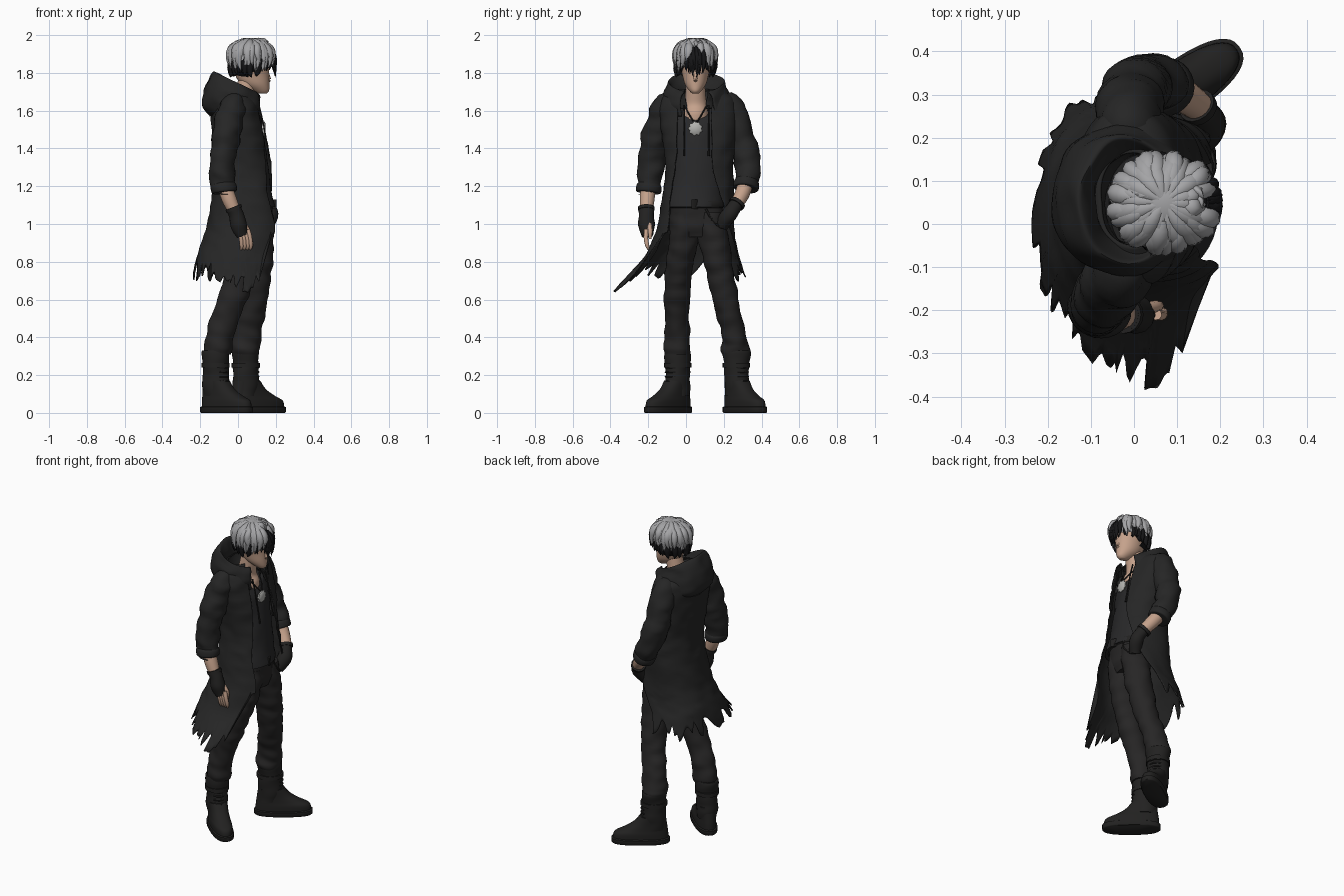
import bpy, bmesh, math, random
from math import sin, cos, radians, pi
from mathutils import Vector, noise

random.seed(4)
cube = bpy.data.objects.get("Cube")
if cube:
    bpy.data.objects.remove(cube)


def material(name, r, g, b):
    m = bpy.data.materials.new(name)
    m.use_nodes = True
    m.diffuse_color = (r, g, b, 1)
    m.node_tree.nodes["Principled BSDF"].inputs["Base Color"].default_value = (r, g, b, 1)
    return m


COAT = material("charcoal coat", .019, .019, .019)
SHIRT = material("dark grey shirt", .021, .021, .022)
CLOTH = material("dark trousers", .02, .019, .019)
LEATHER = material("black leather", .016, .0155, .015)
SKIN = material("skin", .56, .36, .26)
SILVER_HAIR = material("silver hair", .37, .37, .38)
DARK_HAIR = material("black hair", .008, .008, .009)
METAL = material("pale metal", .45, .45, .43)


def smooth_rows(rows, k):
    """Catmull-Rom interpolation of equal-length tuples."""
    out = []
    for i in range(len(rows) - 1):
        quad = [rows[max(i - 1, 0)], rows[i], rows[i + 1], rows[min(i + 2, len(rows) - 1)]]
        for j in range(k):
            t = j / k
            out.append([b + .5 * t * (c - a + t * (2*a - 5*b + 4*c - d + t * (3*(b - c) + d - a)))
                        for a, b, c, d in zip(*quad)])
    return out + [list(rows[-1])]


def skin_rows(name, rows, mat, closed=True, thick=0, bm=None):
    """Bridge rows of points into one surface; closed rows get end caps."""
    own = bm is None
    bm = bm or bmesh.new()
    vs = [[bm.verts.new(p) for p in row] for row in rows]
    n = len(rows[0])
    for a, b in zip(vs, vs[1:]):
        for i in range(n if closed else n - 1):
            j = (i + 1) % n
            bm.faces.new((a[i], a[j], b[j], b[i]))
    if closed:
        bm.faces.new(vs[0][::-1])
        bm.faces.new(vs[-1])
    return finish(name, bm, mat, thick) if own else None


def finish(name, bm, mat, thick=0):
    bmesh.ops.recalc_face_normals(bm, faces=bm.faces)
    me = bpy.data.meshes.new(name)
    bm.to_mesh(me)
    bm.free()
    ob = bpy.data.objects.new(name, me)
    bpy.context.collection.objects.link(ob)
    me.materials.append(mat)
    if thick:
        ob.modifiers.new("thickness", "SOLIDIFY").thickness = thick
    bpy.ops.object.select_all(action="DESELECT")
    ob.select_set(True)
    bpy.context.view_layer.objects.active = ob
    bpy.ops.object.shade_smooth_by_angle(angle=radians(50))
    return ob


def fold(p, amount):
    return amount * noise.noise(Vector((p.x * 11 + p.z * 7, p.y * 11 - p.z * 5, p.z * 17)))


def trim(rows, start, hem):
    """Shorten each column below row start so that it ends at its hem height."""
    low, n = rows[start:], len(rows[0])
    last = len(low) - 1
    for i in range(n):
        col = [r[i] for r in low]
        f = (col[0].z - hem(i / (n - 1))) / (col[0].z - col[-1].z)
        for j in range(last + 1):
            h = min(j * f, last - .001)
            low[j][i] = col[int(h)].lerp(col[int(h) + 1], h % 1)


def loft(name, rings, mat, n=28, k=4, wrinkle=0, rot=0, hem=None, power=1, thick=0):
    """Rings are (z, cx, cy, rx, ry, tilt, left gap, right gap); gaps leave the front open."""
    rings = [tuple(r) + (0,) * (8 - len(r)) for r in rings]
    is_open = rings[-1][6] > 0
    rows = []
    for z, cx, cy, rx, ry, tilt, gl, gr in smooth_rows(rings, k):
        row = []
        for i in range(n):
            u = i / (n - 1) if is_open else i / n
            a = radians(gl + u * (360 - gl - gr))
            c, s = cos(a), sin(a)
            x = math.copysign(abs(c) ** power, c) * rx
            y = math.copysign(abs(s) ** power, s) * ry
            p = Vector((cx + x * cos(rot) - y * sin(rot), cy + x * sin(rot) + y * cos(rot), z + tilt * c))
            f = 1 + fold(p, wrinkle) / max(.03, Vector((x, y)).length)
            p.x, p.y = cx + (p.x - cx) * f, cy + (p.y - cy) * f
            row.append(p)
        rows.append(row)
    if hem:
        trim(rows, (len(rings) - 3) * k, hem)
    return skin_rows(name, rows, mat, not is_open, thick)


def tube(name, pts, mat, n=16, k=4, wrinkle=0, bm=None):
    """Round limb through (x, y, z, radius) points."""
    pts = smooth_rows(pts, k)
    rows = []
    for i, q in enumerate(pts):
        a, b = pts[max(i - 1, 0)], pts[min(i + 1, len(pts) - 1)]
        d = (Vector(b[:3]) - Vector(a[:3])).to_track_quat("Z", "Y")
        row = []
        for j in range(n):
            e = d @ Vector((cos(2 * pi * j / n), sin(2 * pi * j / n), 0))
            p = Vector(q[:3]) + e * q[3]
            row.append(p + e * fold(p, wrinkle))
        rows.append(row)
    return skin_rows(name, rows, mat, bm=bm)


# Head, neck and upper chest
loft("head", [(1.69, .13, .05, .02, .016), (1.705, .12, .05, .044, .032), (1.74, .092, .05, .074, .056),
              (1.79, .075, .05, .09, .07), (1.86, .07, .05, .093, .084), (1.93, .065, .05, .07, .065)], SKIN)
tube("nose", [(.155, .05, 1.81, .006), (.16, .05, 1.78, .01), (.164, .05, 1.763, .011), (.155, .05, 1.755, .005)], SKIN, 8)
loft("neck", [(1.53, .04, .05, .06, .07), (1.59, .035, .05, .068, .066), (1.63, .025, .05, .058, .062),
              (1.68, .035, .05, .052, .054), (1.76, .05, .05, .05, .05)], SKIN)

# Hair: a cap with layered locks
CROWN, SIZE = Vector((.07, .05, 1.87)), Vector((.127, .116, .12))


def lock(bm, turn, start, end, scale, width):
    pts = []
    bend = random.uniform(-10, 10)
    for i in range(6):
        t = i / 5
        th = start + (end - start) * t
        out = sin(radians(min(th, 88))) * (scale + .06 * t)
        a = radians(turn + bend * sin(t * 3))
        pts.append((CROWN.x + SIZE.x * out * cos(a), CROWN.y + SIZE.y * out * sin(a),
                    CROWN.z + SIZE.z * scale * cos(radians(th)), width * (1.02 - t ** 2) * min(1, .4 + 2 * t)))
    tube("lock", pts, None, 8, 3, bm=bm)


top, under = bmesh.new(), bmesh.new()
for layer in range(3):
    for i in range(18):
        turn = i * 20 + layer * 7 + random.uniform(-4, 4)
        front = abs((turn + 180) % 360 - 180)
        end = 62 if front < 19 else random.uniform(108, 132)
        lock(top, turn, 6 + 16 * layer, end - 7 * layer, .85 + .03 * layer, random.uniform(.024, .032))
        if front > 75:
            lock(under, turn, 80, random.uniform(140, 165), .74 + .04 * layer, .024)
        elif front > 28:
            lock(under, turn, 80, random.uniform(122, 138), .84, .017)
for turn in range(-25, 26, 5):
    lock(under, turn, 55, 148 - abs(turn), .95, .015)
finish("hair_top", top, SILVER_HAIR)
finish("hair_underlayer", under, DARK_HAIR)
cap = bmesh.new()
bmesh.ops.create_uvsphere(cap, u_segments=32, v_segments=20, radius=1)
for v in cap.verts:
    v.co = Vector([c * s * .95 for c, s in zip(v.co, SIZE)]) + CROWN
bmesh.ops.delete(cap, geom=[f for f in cap.faces if f.calc_center_median().z < 1.84
                            and f.calc_center_median().x > .06], context="FACES")
for f in cap.faces:
    c = f.calc_center_median()
    f.material_index = int(c.z < 1.83 or (c.x > .14 and abs(c.y - .05) < .03))
finish("hair_cap", cap, SILVER_HAIR).data.materials.append(DARK_HAIR)

# Shirt with a scooped neck
loft("shirt", [(1.09, .083, .04, .11, .155), (1.14, .075, .045, .109, .152), (1.3, .055, .06, .105, .14),
               (1.45, .03, .06, .108, .15), (1.53, .02, .06, .1, .155, -.01), (1.595, .02, .06, .082, .125, -.035)],
     SHIRT, wrinkle=.008, n=40)

# Long open coat with a torn hem
jags = [random.uniform(-.05, .05) for _ in range(61)]


def torn_hem(u):
    i = u * 59
    jag = jags[int(i)] * (1 - i % 1) + jags[int(i) + 1] * (i % 1)
    if u > .96:
        return .93 + jag
    return (.68 if u > .8 else .73) + jag * .9 - .05 * (.86 < u < .93)


loft("coat", [(1.715, -.01, .06, .07, .11, 0, 28, 30), (1.67, -.015, .065, .11, .19, 0, 22, 30),
              (1.6, -.01, .065, .13, .21, 0, 16, 28), (1.45, .01, .07, .148, .195, 0, 17, 34),
              (1.3, .03, .07, .155, .18, 0, 20, 43), (1.15, .035, .065, .172, .19, 0, 36, 48),
              (.97, .04, .05, .21, .205, 0, 66, 44), (.82, 0, .03, .22, .255, 0, 82, 48),
              (.6, -.02, -.035, .232, .4, 0, 88, 54)],
     COAT, n=150, k=6, wrinkle=.009, hem=torn_hem, power=.85, thick=.007)
loft("hood", [(1.57, -.005, .07, .14, .165, 0, 34, 34), (1.62, -.025, .06, .162, .18, 0, 30, 30),
              (1.69, -.025, .055, .155, .172, -.02, 28, 28), (1.745, -.015, .055, .128, .152, -.055, 26, 26),
              (1.745, -.01, .055, .108, .135, -.05, 26, 26), (1.68, 0, .055, .09, .115, -.03, 28, 28),
              (1.61, .01, .055, .08, .1, 0, 30, 30)], COAT, n=60, wrinkle=.014, thick=.006)
for side, y in (("left", .12), ("right", -.01)):
    tube(side + "_drawstring", [(.11, y, 1.63, .005), (.13, y, 1.55, .004), (.155, y, 1.42, .004),
                                (.165, y, 1.36, .006)], LEATHER, 6)

# Arms: the right one hangs, the left hand rests in the pocket
ARMS = {
    "right": ([(-.02, -.05, 1.635, .055), (-.03, -.105, 1.615, .072), (-.055, -.15, 1.5, .074), (-.075, -.175, 1.38, .072),
               (-.085, -.19, 1.27, .066), (-.075, -.2, 1.18, .062)],
              [(-.08, -.197, 1.23, .036), (-.05, -.205, 1.14, .04), (-.02, -.21, 1.07, .033)],
              [(-.025, -.21, 1.09, .04), (-.01, -.21, 1.05, .04), (.005, -.21, .99, .045), (.025, -.205, .94, .03)]),
    "left": ([(-.02, .18, 1.635, .055), (-.015, .235, 1.615, .072), (-.01, .28, 1.5, .074), (.005, .315, 1.37, .074),
              (.045, .328, 1.27, .067), (.075, .318, 1.2, .062)],
             [(.06, .32, 1.24, .042), (.11, .3, 1.165, .04), (.16, .265, 1.1, .033)],
             [(.145, .275, 1.115, .036), (.165, .25, 1.08, .038), (.17, .225, 1.045, .042), (.15, .19, .99, .035)]),
}
for side, (sleeve, forearm, glove) in ARMS.items():
    tube(side + "_sleeve", sleeve, COAT, 24, 6, .016)
    end, prev = Vector(sleeve[-1][:3]), Vector(sleeve[-2][:3])
    d = (prev - end).normalized()
    tube(side + "_cuff", [(*(end + d * h), r) for h, r in ((-.015, .055), (-.01, .066), (.02, .068), (.035, .06))],
         COAT, 24, 3, .006)
    tube(side + "_forearm", forearm, SKIN)
    tube(side + "_glove", glove, LEATHER, 16, 4, .006)
    tube(side + "_glove_strap", [(*Vector(glove[0][:3]).lerp(Vector(glove[1][:3]), t), .044) for t in (0, .4)], LEATHER)
for i in range(4):
    x = .004 + i * .016
    tube("right_finger", [(x, -.21, .97, .013), (x + .012, -.212, .925, .012), (x + .016, -.205, .885, .011),
                          (x + .012, -.198, .865, .005)], SKIN, 8)
tube("right_thumb", [(.03, -.195, 1.0, .014), (.055, -.19, .96, .013), (.06, -.19, .92, .007)], SKIN, 8)

# Trousers
loft("hips", [(.93, .085, .06, .075, .11), (.99, .085, .06, .092, .14), (1.05, .08, .058, .1, .14),
              (1.12, .078, .055, .102, .135)], CLOTH, wrinkle=.008)
LEGS = {
    "right": [(1.06, .07, -.005, .095, .075), (.95, .07, -.01, .098, .078), (.8, .035, -.03, .09, .074),
              (.64, -.015, -.047, .08, .068), (.5, -.07, -.047, .075, .064), (.38, -.1, -.045, .074, .068),
              (.335, -.105, -.045, .076, .074), (.31, -.105, -.045, .068, .066)],
    "left": [(1.06, .09, .12, .09, .075), (.95, .1, .14, .088, .08), (.8, .1, .17, .082, .076),
             (.64, .09, .2, .076, .07), (.5, .065, .235, .073, .066), (.38, .045, .258, .074, .068),
             (.335, .04, .262, .076, .074), (.31, .04, .262, .068, .066)],
}
for side, rings in LEGS.items():
    loft(side + "_trouser_leg", rings, CLOTH, n=32, k=8, wrinkle=.011)
loft("belt", [(1.085, .08, .055, .104, .14), (1.09, .08, .055, .109, .146), (1.12, .078, .055, .109, .146),
              (1.125, .078, .055, .104, .14)], LEATHER, k=1)
loft("belt_buckle", [(1.08, .185, .05, .012, .028), (1.13, .183, .05, .012, .028)], LEATHER, n=4, k=1, rot=pi / 4)
tube("belt_chain", [(.17, .1, 1.09, .006), (.185, .14, 1.02, .006), (.16, .2, .98, .006), (.1, .215, 1.06, .006)], LEATHER, 6)

# Boots: sole, foot, shaft, laces and straps
for side, x, y, turn in (("left", .105, .312, 35), ("right", -.06, -.095, -41)):
    a = radians(turn)
    d, s = Vector((cos(a), sin(a), 0)), Vector((-sin(a), cos(a), 0))

    def foot(name, rows, mat, **kw):
        return loft(side + name, [(z, x + d.x * o, y + d.y * o, l, w) for z, o, l, w in rows], mat, rot=a, **kw)

    foot("_sole", [(0, 0, .165, .06), (.005, 0, .171, .064), (.03, 0, .171, .064), (.034, 0, .163, .058)],
         LEATHER, k=1, power=.8, n=36)
    foot("_boot_foot", [(.03, 0, .163, .058), (.065, -.004, .157, .058), (.09, -.028, .13, .055),
                        (.125, -.055, .098, .054), (.17, -.072, .075, .057)], LEATHER, power=.85, n=36)
    foot("_boot_shaft", [(.09, -.078, .072, .056), (.17, -.078, .072, .06), (.26, -.078, .07, .066),
                         (.325, -.078, .074, .071), (.33, -.078, .06, .06)], LEATHER, wrinkle=.008)
    foot("_boot_strap", [(h, -.078, .078, .07) for h in (.24, .265)], LEATHER, k=1)
    for i in range(6):
        z = .12 + i * .024
        p = Vector((x, y, z)) + d * max(-.008, .03 - i * .016)
        tube(side + "_lace", [(*(p - s * .035 - d * .012), .005), (*(p + d * .004), .006),
                              (*(p + s * .035 - d * .012), .005)], LEATHER, 6)

# Necklace: cord and a star-edged pendant
for y in (-.005, .105):
    tube("necklace_cord", [(.075, y, 1.62, .004), (.115, (y + .05) / 2, 1.57, .004), (.134, .05, 1.53, .004)], LEATHER, 6)
star = [[(x, .05 + r * cos(pi * i / 9), 1.505 + r * sin(pi * i / 9))
         for i in range(18) for r in [size * (1 if i % 2 else .8)]]
        for x, size in ((.128, .036), (.138, .04), (.145, .03))]
skin_rows("pendant", star, METAL)
